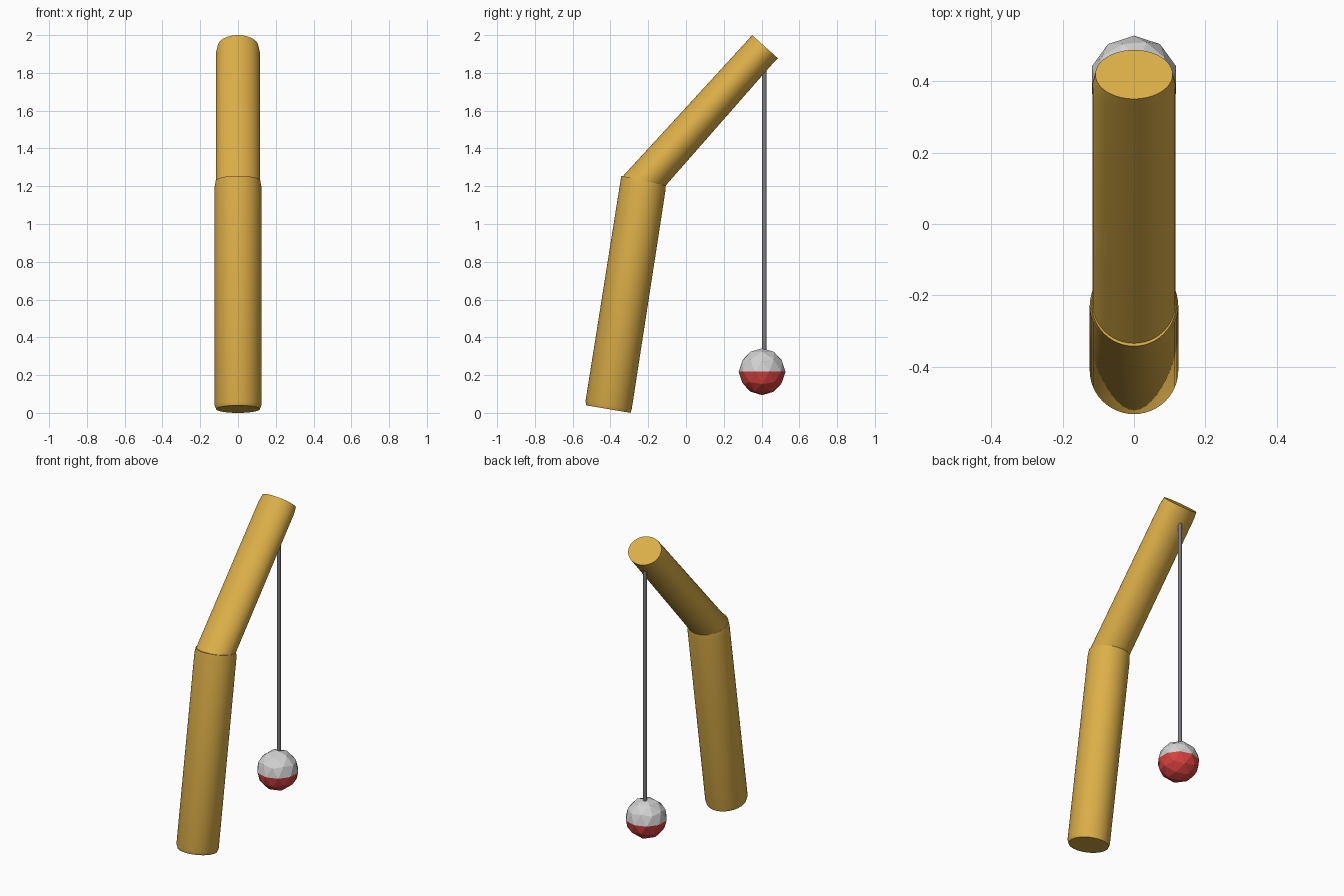
import bpy, bmesh, math

if "Cube" in bpy.data.objects:
    bpy.data.objects.remove(bpy.data.objects["Cube"])


def material(name, color):
    m = bpy.data.materials.new(name)
    m.diffuse_color = (*color, 1)
    m.use_nodes = True
    m.node_tree.nodes["Principled BSDF"].inputs["Base Color"].default_value = m.diffuse_color
    return m


yellow = material("ochre_yellow", (0.72, 0.43, 0.065))
white = material("light_grey", (0.64, 0.64, 0.64))
red = material("red", (0.68, 0.055, 0.05))
steel = material("cable_grey", (0.2, 0.2, 0.21))


def loft(name, rings, mat, sides=48):
    """Tube through tilted rings: (front y, z), (back y, z), half width in x."""
    bm = bmesh.new()
    loops = []
    for (y0, z0), (y1, z1), w in rings:
        loop = []
        for i in range(sides):
            a = 2 * math.pi * i / sides
            t = (1 + math.sin(a)) / 2
            loop.append(bm.verts.new((w * math.cos(a), y0 + (y1 - y0) * t, z0 + (z1 - z0) * t)))
        loops.append(loop)
    for a, b in zip(loops, loops[1:]):
        for i in range(sides):
            j = (i + 1) % sides
            bm.faces.new((a[i], a[j], b[j], b[i]))
    bm.faces.new(loops[0][::-1])
    bm.faces.new(loops[-1])
    bmesh.ops.recalc_face_normals(bm, faces=bm.faces)
    me = bpy.data.meshes.new(name)
    bm.to_mesh(me)
    bm.free()
    me.materials.append(mat)
    ob = bpy.data.objects.new(name, me)
    bpy.context.collection.objects.link(ob)
    bpy.ops.object.select_all(action='DESELECT')
    ob.select_set(True)
    bpy.context.view_layer.objects.active = ob
    bpy.ops.object.shade_smooth_by_angle(angle=math.radians(35))
    return ob


# Leaning lower post with softened ends
loft("lower_post", [
    ((-0.528, 0.040), (-0.293, 0.0), 0.116),
    ((-0.532, 0.062), (-0.287, 0.022), 0.124),
    ((-0.349, 1.215), (-0.109, 1.175), 0.124),
    ((-0.342, 1.255), (-0.107, 1.203), 0.118)], yellow)

# Upper arm bending towards the back
loft("upper_arm", [
    ((-0.335, 1.252), (-0.108, 1.203), 0.116),
    ((0.319, 1.965), (0.458, 1.848), 0.116),
    ((0.350, 2.0), (0.487, 1.877), 0.108)], yellow)

# Hanging cable
loft("cable", [
    ((0.403, 0.30), (0.427, 0.30), 0.012),
    ((0.403, 1.86), (0.427, 1.86), 0.012)], steel, 16)

# Faceted ball: light upper half, red lower half
bpy.ops.mesh.primitive_ico_sphere_add(subdivisions=2, radius=0.124, location=(0, 0.403, 0.218))
ball = bpy.context.object
ball.name = "ball"
ball.data.materials.append(white)
ball.data.materials.append(red)
for p in ball.data.polygons:
    p.material_index = 1 if p.center.z < 0 else 0
